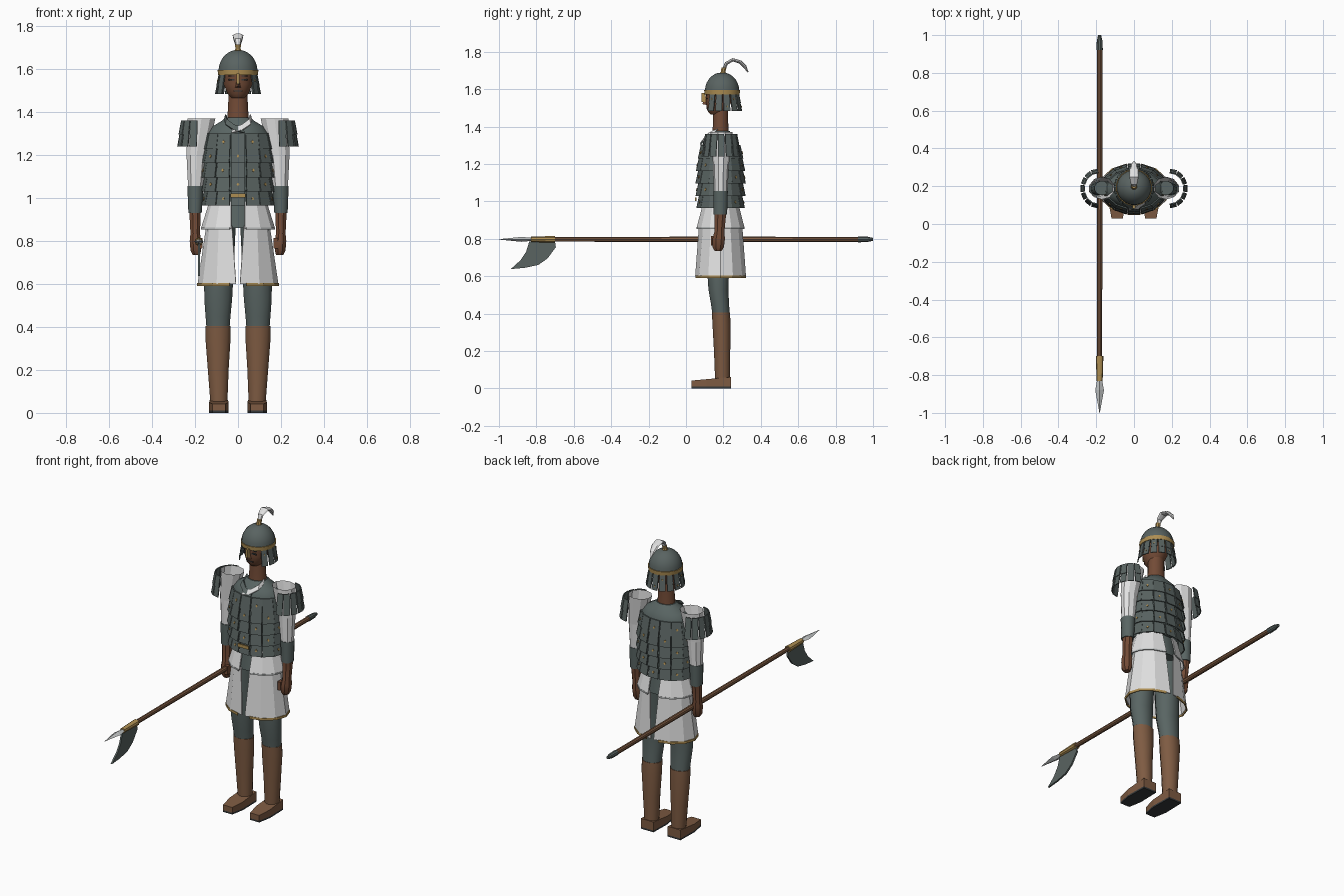
import bpy, bmesh, math
from mathutils import Vector

cube = bpy.data.objects.get("Cube")
if cube:
    bpy.data.objects.remove(cube, do_unlink=True)


def material(name, r, g, b):
    m = bpy.data.materials.new(name)
    m.use_nodes = True
    m.diffuse_color = (r, g, b, 1)
    m.node_tree.nodes["Principled BSDF"].inputs["Base Color"].default_value = (r, g, b, 1)
    return m


SLATE = material("slate_armour", .10, .125, .12)
CLOTH = material("grey_cloth", .10, .13, .125)
WHITE = material("white_cloth", .75, .75, .75)
LEATHER = material("brown_leather", .21, .105, .055)
SKIN = material("brown_skin", .17, .07, .037)
GOLD = material("gold", .42, .27, .085)
DARK = material("dark_sole", .035, .04, .042)
STEEL = material("pale_steel", .55, .57, .57)
CY = .185


def finish(name, bm, mats, smooth=False, thick=0):
    """Turn a bmesh into an object."""
    bmesh.ops.recalc_face_normals(bm, faces=bm.faces)
    me = bpy.data.meshes.new(name)
    bm.to_mesh(me)
    bm.free()
    for m in mats:
        me.materials.append(m)
    ob = bpy.data.objects.new(name, me)
    bpy.context.collection.objects.link(ob)
    if thick:
        ob.modifiers.new("thickness", "SOLIDIFY").thickness = thick
    if smooth:
        bpy.ops.object.select_all(action="DESELECT")
        bpy.context.view_layer.objects.active = ob
        ob.select_set(True)
        bpy.ops.object.shade_smooth_by_angle(angle=math.radians(35))
    return ob


def bridge(bm, rings, closed=True, cap=True, index=0):
    """Join a list of equal point rings with quads."""
    vs = [[bm.verts.new(p) for p in r] for r in rings]
    n = len(vs[0])
    faces = []
    for a, b in zip(vs, vs[1:]):
        for i in range(n if closed else n - 1):
            j = (i + 1) % n
            faces.append(bm.faces.new((a[i], a[j], b[j], b[i])))
    if cap and closed:
        faces += [bm.faces.new(vs[0]), bm.faces.new(vs[-1])]
    for f in faces:
        f.material_index = index


def loft(name, rings, mat, closed=True, cap=True, smooth=False, thick=0):
    bm = bmesh.new()
    bridge(bm, rings, closed, cap)
    return finish(name, bm, [mat], smooth, thick)


def oval(z, cx, cy, rx, ry, n=12):
    return [Vector((cx + rx * math.cos(math.tau * (i + .5) / n),
                    cy + ry * math.sin(math.tau * (i + .5) / n), z)) for i in range(n)]


def column(name, rows, mat, s=1, n=12, cap=True, smooth=True):
    """Upright round part; rows are z, cx, cy, rx, ry."""
    return loft(name, [oval(z, s * cx, cy, rx, ry, n) for z, cx, cy, rx, ry in rows],
                mat, cap=cap, smooth=smooth)


def box(name, lo, hi, mat):
    ring = lambda z: [(lo[0], lo[1], z), (hi[0], lo[1], z), (hi[0], hi[1], z), (lo[0], hi[1], z)]
    return loft(name, [ring(lo[2]), ring(hi[2])], mat)


def scales(name, rows, cx, cy, angles, width, flare, stud=0):
    """Rows of thin flared plates around an oval; rows are top, bottom, rx, ry."""
    bm = bmesh.new()
    for k, (top, bottom, rx, ry) in enumerate(rows):
        for i, deg in enumerate(angles):
            a = math.radians(deg)
            p = Vector((cx + rx * math.cos(a), cy + ry * math.sin(a), 0))
            n = Vector((math.cos(a) / rx, math.sin(a) / ry, 0)).normalized()
            t = Vector((-n.y, n.x, 0)) * width / 2
            up, dn = p + Vector((0, 0, top)), p + n * flare + Vector((0, 0, bottom))
            d = n * .006
            bridge(bm, [[up - t * .9, up + t * .9, up + t * .9 + d, up - t * .9 + d],
                        [dn - t, dn + t, dn + t + d, dn - t + d]])
            if stud and (i + k) % stud == 0:
                c = up.lerp(dn, .55) + d * .9
                z, w = (dn - up) * .11, t * .2
                dia = [c - z, c + w, c + z, c - w]
                bridge(bm, [dia, [q + n * .004 for q in dia]], index=1)
    return finish(name, bm, [SLATE, GOLD])


def panel(name, rows, s, mat, n=6, thick=.006):
    """Half skirt open at front and back; rows are z, rx, ry, end angle."""
    rings = []
    for z, rx, ry, end in rows:
        angs = [math.radians(-end + 2 * end * i / n) for i in range(n + 1)]
        rings.append([(s * rx * math.cos(a), CY + ry * math.sin(a), z) for a in angs])
    return loft(name, rings, mat, closed=False, thick=thick)


for s, side in ((1, "left"), (-1, "right")):
    # Shoe with dark sole
    outline = [(.042, .24), (.045, .11), (.03, .03), (-.03, .03), (-.045, .11), (-.042, .24)]
    foot = lambda f: [(s * .089 + x, y, f(y)) for x, y in outline]
    loft(side + "_sole", [foot(lambda y: 0), foot(lambda y: .01)], DARK)
    loft(side + "_shoe", [foot(lambda y: .01), foot(lambda y: .042 + .09 * (y - .03))], LEATHER)
    # Boot and trouser leg
    column(side + "_boot", [(.05, .089, .195, .041, .041), (.2, .092, .193, .05, .045),
                            (.34, .093, .19, .06, .05), (.405, .093, .187, .061, .05)], LEATHER, s)
    column(side + "_trouser_leg", [(.4, .093, .187, .056, .048), (.45, .093, .182, .06, .05),
                                   (.53, .092, .173, .067, .055), (.62, .09, .172, .07, .06),
                                   (.9, .075, .18, .068, .08)], CLOTH, s)
    # Skirt tiers with gold hem
    panel(side + "_lower_skirt", [(.6, .188, .136, 87), (.87, .148, .118, 79)], s, WHITE)
    panel(side + "_hem", [(.59, .19, .138, 78), (.604, .19, .138, 78)], s, GOLD)
    panel(side + "_upper_skirt", [(.86, .172, .13, 79), (1.0, .128, .095, 75)], s, WHITE)
    panel(side + "_upper_hem", [(.853, .173, .131, 77), (.862, .173, .131, 77)], s, STEEL)
    # Open sleeve, cuff and hand
    column(side + "_sleeve", [(1.05, .197, .185, .037, .037), (1.2, .192, .187, .05, .043),
                              (1.37, .17, .19, .068, .06)], WHITE, s, 10, cap=False, smooth=False)
    column(side + "_upper_arm", [(1.04, .197, .185, .033, .033), (1.3, .17, .19, .04, .038)], CLOTH, s)
    column(side + "_cuff", [(.93, .2, .184, .032, .037), (1.055, .198, .185, .039, .04)], CLOTH, s)
    column(side + "_hand", [(.735, .194, .172, .018, .02), (.755, .196, .172, .027, .033),
                            (.8, .198, .175, .029, .036), (.835, .199, .178, .024, .029),
                            (.94, .2, .184, .029, .034)], SKIN, s, 8)
    thumb = sorted((s * .165, s * .185))
    box(side + "_thumb", (thumb[0], .135, .765), (thumb[1], .165, .815), SKIN)
    # Shoulder guard
    arc = [(0 if s > 0 else 180) + a for a in range(-78, 79, 26)]
    scales(side + "_shoulder_guard", [(1.36, 1.295, .069, .078), (1.305, 1.24, .075, .085)],
           s * .19, .188, arc, .036, .012)
    # Eyes and brows
    ex = sorted((s * .016, s * .044))
    box(side + "_eye", (ex[0], .106, 1.546), (ex[1], .114, 1.553), DARK)
    box(side + "_brow", (ex[0], .107, 1.565), (ex[1], .113, 1.569), DARK)

# Hips and torso core
column("hips", [(.86, 0, CY, .11, .112), (1.0, 0, CY, .12, .092)], CLOTH)
column("torso", [(.98, 0, CY, .135, .1), (1.2, 0, CY, .148, .105), (1.295, 0, CY, .15, .103),
                 (1.335, 0, CY, .118, .085), (1.36, 0, CY, .075, .062), (1.375, 0, CY, .058, .05)], CLOTH, n=16)

# Scale armour in five rows
radii = [(.143, .1), (.15, .11), (.151, .113), (.149, .112), (.147, .108)]
scales("scale_armour", [(1.302 - .066 * i, 1.228 - .066 * i, rx, ry) for i, (rx, ry) in enumerate(radii)],
       0, CY, [i * 360 / 14 + 90 for i in range(14)], .066, .016, stud=2)
box("belt_clasp", (-.035, .047, 1.003), (.035, .056, 1.022), GOLD)

# Crossed scarf at the collar
for name, s, mat in (("scarf", 1, WHITE), ("lapel", -1, SLATE)):
    low = [(s * -.03, .074, 1.305), (s * .02, .079, 1.318), (s * .06, .105, 1.345), (s * .066, .15, 1.365)]
    loft(name, [low, [(x * .9, y + .018, z + .024) for x, y, z in low]], mat, closed=False, thick=.008)

# Neck, head and face
column("neck", [(1.36, 0, CY, .053, .046), (1.42, 0, CY, .048, .042), (1.5, 0, CY, .045, .042)], SKIN)
column("head", [(1.465, 0, .165, .03, .035), (1.485, 0, .168, .05, .055), (1.53, 0, .175, .068, .069),
                (1.6, 0, .18, .072, .075)], SKIN, n=16)
loft("nose", [[(-.013, .11, 1.515), (.013, .11, 1.515), (0, .088, 1.52)],
              [(-.006, .11, 1.56), (.006, .11, 1.56), (0, .1, 1.56)]], SKIN)
box("nose_guard", (-.007, .082, 1.53), (.007, .104, 1.58), GOLD)
box("mouth", (-.02, .108, 1.496), (.02, .118, 1.501), DARK)

# Helmet with rim, neck flaps and finial
dome = [(1.59 + .1 * math.sin(a), 0, .193, .092 * math.cos(a), .093 * math.cos(a))
        for a in (i * math.pi / 14 for i in range(7))]
column("helmet", dome, SLATE, n=20)
column("helmet_rim", [(1.572, 0, .193, .094, .095), (1.595, 0, .193, .096, .097)], GOLD, n=20)
scales("helmet_flaps", [(1.575, 1.525, .083, .085), (1.535, 1.483, .09, .091)], 0, .193,
       range(-35, 216, 25), .036, .01, stud=3)
column("finial", [(1.68, 0, .197, .02, .02), (1.695, 0, .199, .013, .013),
                  (1.715, 0, .203, .015, .015)], GOLD, n=8)

# Curved plume
path = [(.203, 1.705, .01), (.215, 1.737, .018), (.25, 1.757, .025), (.29, 1.745, .023),
        (.315, 1.72, .016), (.332, 1.69, .003)]
plume = []
for i, (y, z, w) in enumerate(path):
    a, b = path[max(i - 1, 0)], path[min(i + 1, len(path) - 1)]
    t = Vector((0, b[0] - a[0], b[1] - a[1])).normalized()
    n = Vector((0, -t.z, t.y)) * min(w, .009)
    plume.append([Vector((0, y, z)) + Vector((w, 0, 0)) * math.cos(k * math.tau / 8)
                  + n * math.sin(k * math.tau / 8) for k in range(8)])
loft("plume", plume, WHITE)

# Polearm lying along y in the right hand
AX, AZ = -.182, .797


def rod(name, rows, mat, n=10):
    """Round part along y; rows are y, rx, rz."""
    return loft(name, [[(AX + rx * math.cos(k * math.tau / n), y, AZ + rz * math.sin(k * math.tau / n))
                        for k in range(n)] for y, rx, rz in rows], mat, smooth=n > 6)


rod("pole", [(-.72, .013, .013), (.1, .015, .015), (.93, .014, .014)], LEATHER)
rod("pole_butt", [(.92, .017, .017), (.97, .015, .015), (1.0, .008, .008)], SLATE)
rod("socket", [(-.83, .016, .015), (-.7, .02, .019)], GOLD)
rod("spear_tip", [(-.82, .012, .008), (-.88, .023, .013), (-1.0, .001, .001)], STEEL, n=4)
edge = [(-.7, .785), (-.696, .755), (-.74, .695), (-.79, .66), (-.86, .645),
        (-.937, .638), (-.885, .685), (-.855, .73), (-.838, .785)]
loft("axe_blade", [[(AX + d, y, z) for y, z in edge] for d in (-.005, .005)], SLATE)
